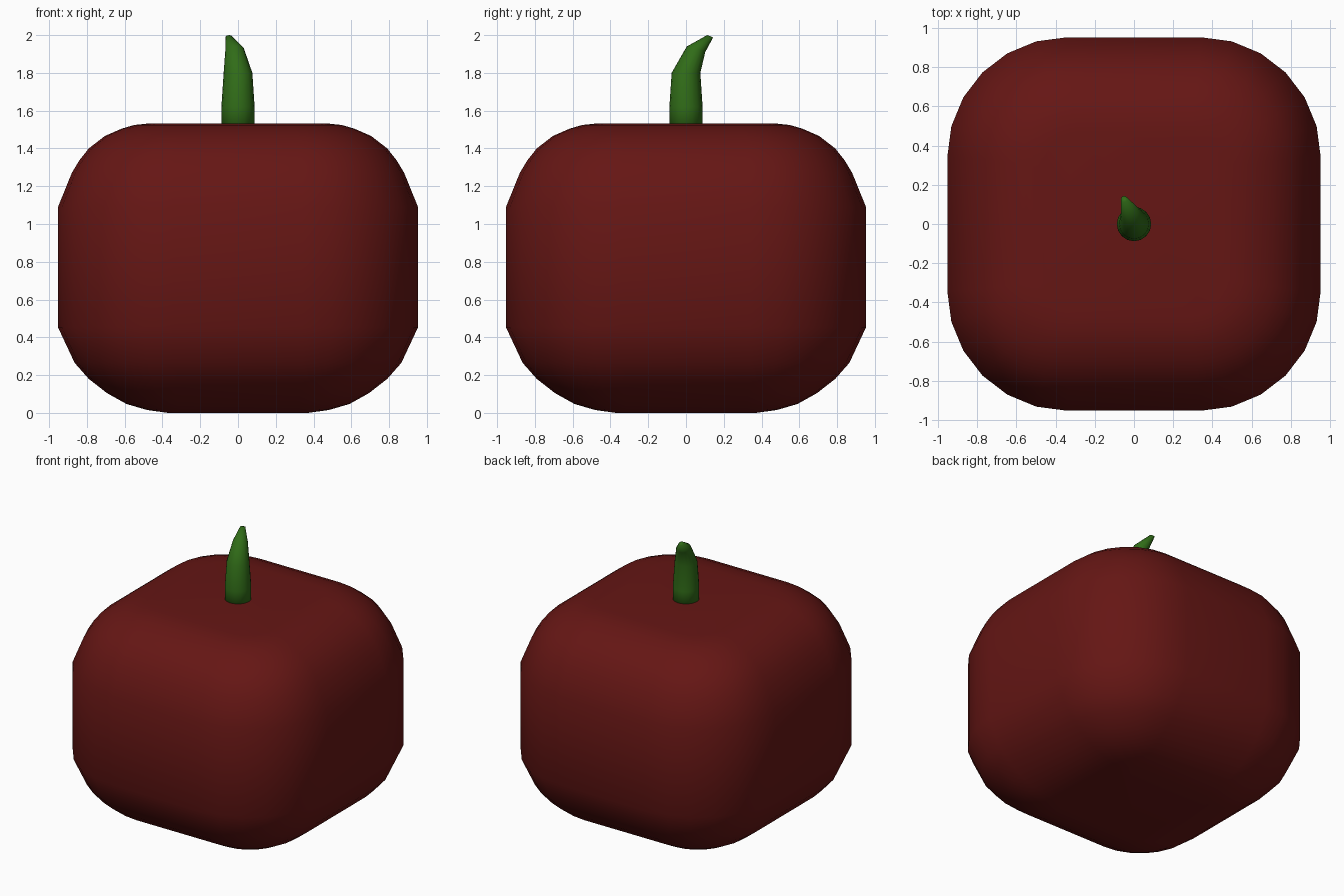
import bpy, bmesh
from math import sin, cos, pi
from mathutils import Vector

if "Cube" in bpy.data.objects:
    bpy.data.objects.remove(bpy.data.objects["Cube"])


def loft(name, rings, color):
    """Skin a stack of equal-sized rings and close both ends."""
    bm = bmesh.new()
    loops = [[bm.verts.new(p) for p in ring] for ring in rings]
    n = len(loops[0])
    for a, b in zip(loops, loops[1:]):
        for i in range(n):
            j = (i + 1) % n
            bm.faces.new((a[i], a[j], b[j], b[i]))
    bm.faces.new(loops[0][::-1])
    bm.faces.new(loops[-1])
    for f in bm.faces:
        f.smooth = True
    bmesh.ops.recalc_face_normals(bm, faces=bm.faces)
    me = bpy.data.meshes.new(name)
    bm.to_mesh(me)
    bm.free()
    mat = bpy.data.materials.new(name + "_color")
    mat.diffuse_color = (*color, 1)
    mat.use_nodes = True
    mat.node_tree.nodes["Principled BSDF"].inputs["Base Color"].default_value = mat.diffuse_color
    me.materials.append(mat)
    ob = bpy.data.objects.new(name, me)
    bpy.context.collection.objects.link(ob)
    return ob


def rounded_square(half, inner, z, seg=6):
    """Square of half-width 'inner' grown by a round corner up to 'half'."""
    r = half - inner
    pts = []
    for q, (sx, sy) in enumerate(((1, 1), (-1, 1), (-1, -1), (1, -1))):
        for k in range(seg + 1):
            t = pi / 2 * (q + k / seg)
            pts.append((sx * inner + r * cos(t), sy * inner + r * sin(t), z))
    return pts


# Fruit body: half-width, straight half-width, height
body_profile = [
    (.37, .30, .0), (.48, .31, .015), (.59, .32, .047), (.694, .33, .105),
    (.79, .335, .18), (.865, .34, .265), (.953, .34, .453),
    (.953, .34, 1.09), (.88, .34, 1.27), (.84, .335, 1.337), (.79, .33, 1.40),
    (.705, .32, 1.466), (.615, .31, 1.505), (.55, .30, 1.524), (.466, .28, 1.533),
]
loft("fruit_body", [rounded_square(*(h, i, z)) for h, i, z in body_profile],
     (.13, .008, .007))

# Curved stem: centre, radius, tilt of the ring along x and y
stem_path = [
    ((0, 0, 1.48), .088, 0, 0), ((0, 0, 1.62), .088, 0, 0),
    ((0, 0, 1.80), .076, 0, 0), ((-.018, .053, 1.925), .049, .1, -.3),
    ((-.05, .127, 1.993), .016, .1, -.4),
]
SIDES = 16
stem_rings = []
for c, r, tx, ty in stem_path:
    ring = []
    for k in range(SIDES):
        x, y = r * cos(2 * pi * k / SIDES), r * sin(2 * pi * k / SIDES)
        ring.append(Vector(c) + Vector((x, y, tx * x + ty * y)))
    stem_rings.append(ring)
loft("stem", stem_rings, (.03, .15, .009))
